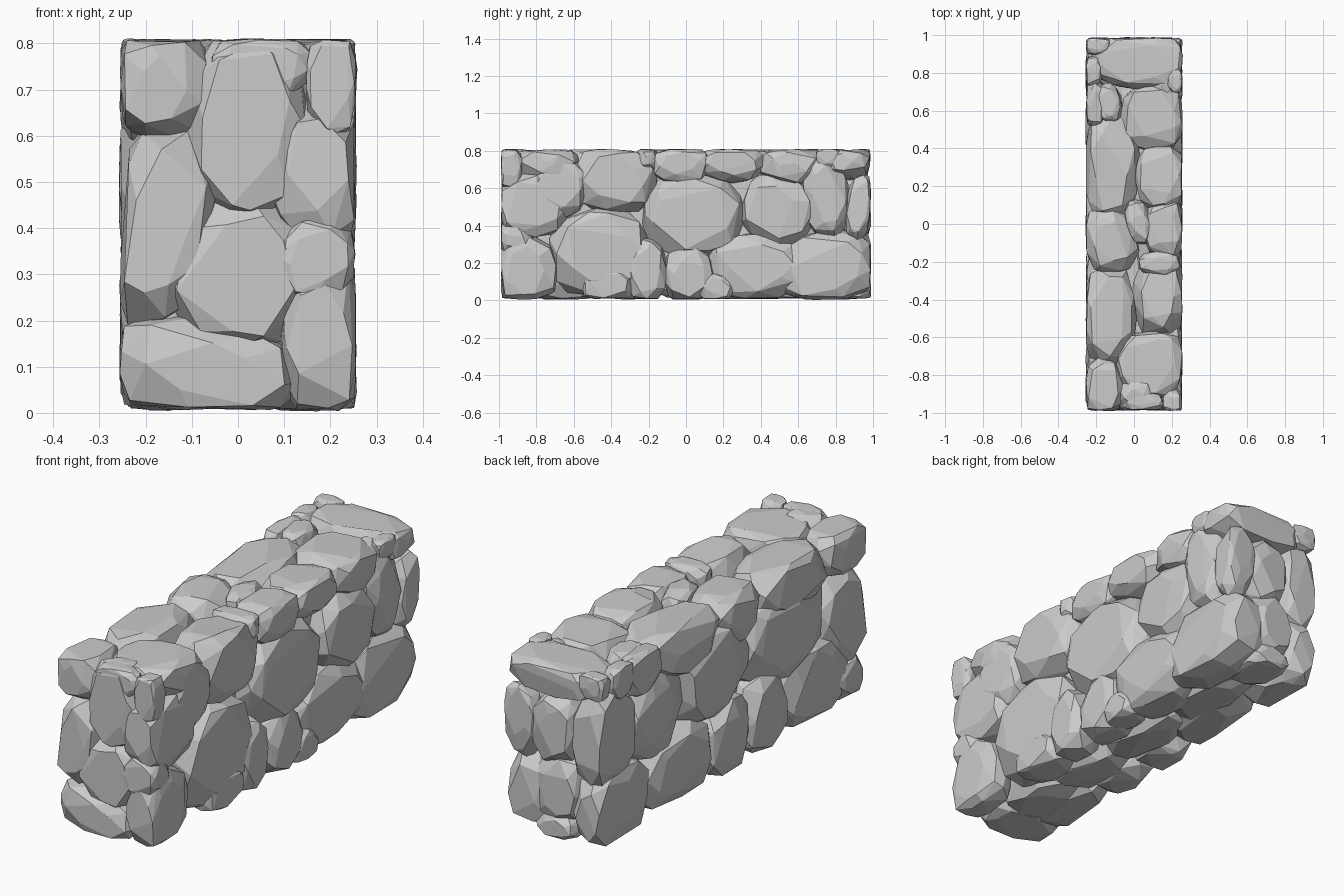
import bpy, bmesh, math, random
from mathutils import Vector, Matrix

if "Cube" in bpy.data.objects:
    bpy.data.objects.remove(bpy.data.objects["Cube"])

random.seed(7)
HX, HY, TOP = 0.262, 0.993, 0.816   # wall half width, half length, height


def soft(v, lim, s=0.03):
    """Press v gently against a limit so outer faces stay slightly domed."""
    e = abs(v) - (lim - s)
    if e <= 0:
        return v
    return math.copysign(lim - s * math.exp(-e / s), v)


def stone(name, x, y, z, tilt=0, axis='X', n=48, grow=1.1, p=2.5):
    """Faceted boulder filling the given x, y, z ranges, flattened where it meets the wall faces."""
    rng = [x, y, z]
    c = Vector([(a + b) / 2 for a, b in rng])
    h = Vector([(b - a) / 2 * grow for a, b in rng])
    rot = Matrix.Rotation(math.radians(tilt), 3, axis)
    spin = random.uniform(0, 6.28)
    bm = bmesh.new()
    for i in range(n):
        w = 1 - 2 * (i + 0.5) / n
        r = math.sqrt(1 - w * w)
        a = i * 2.39996 + spin
        d = Vector((r * math.cos(a), r * math.sin(a), w))
        d += Vector([random.uniform(-.15, .15) for _ in range(3)])
        d.normalize()
        d *= sum(abs(q) ** p for q in d) ** (-1 / p) * random.uniform(0.96, 1.03)
        v = c + rot @ Vector((d.x * h.x, d.y * h.y, d.z * h.z))
        mid = TOP / 2
        bm.verts.new((soft(v.x, HX), soft(v.y, HY), mid + soft(v.z - mid, mid)))
    res = bmesh.ops.convex_hull(bm, input=bm.verts)
    junk = set(res['geom_interior']) | set(res['geom_unused'])
    bmesh.ops.delete(bm, geom=[g for g in junk if isinstance(g, bmesh.types.BMVert)], context='VERTS')
    # merge near-flat triangles into broad facets
    bmesh.ops.dissolve_limit(bm, angle_limit=math.radians(9), verts=bm.verts, edges=bm.edges)
    bmesh.ops.recalc_face_normals(bm, faces=bm.faces)
    me = bpy.data.meshes.new(name)
    bm.to_mesh(me)
    bm.free()
    bpy.context.collection.objects.link(bpy.data.objects.new(name, me))


# Right face stones: inner x, y0, y1, z0, z1, tilt
right = [
    (.09, -1.01, -.70, -.01, .33, 0), (.00, -.71, -.22, .05, .48, 14), (.06, -.55, -.29, -.01, .17, 0),
    (.06, -.31, -.11, -.01, .32, 0), (.04, -.11, .14, -.01, .29, 0), (.10, .07, .25, -.01, .14, 0),
    (.00, .13, .62, .01, .35, 0), (.00, .50, 1.0, -.01, .36, 8), (.07, -1.01, -.64, .35, .67, 0),
    (.06, -.83, -.53, .46, .76, -25), (.0, -.59, -.17, .48, .82, -8), (.0, -.22, .29, .25, .67, 0),
    (.03, .31, .68, .31, .66, -22), (.05, .63, .86, .35, .78, 6), (.10, .86, 1.0, .34, .66, -8),
]
for i, (x, a, b, c, d, t) in enumerate(right):
    stone(f"right_stone_{i + 1}", (x, .28), (a, b), (c, d), t)

# Left face stones
left = [
    (-.08, .70, 1.01, .28, .70, 0), (-.08, .60, 1.01, -.01, .33, 0), (.02, .33, .74, .28, .68, 10),
    (.02, .12, .62, -.01, .34, 0), (.02, -.15, .35, .30, .72, -8), (-.05, -.15, .14, -.01, .34, 0),
    (-.05, -.42, -.13, -.01, .35, 0), (.02, -.72, -.14, .28, .70, 0), (.02, -.90, -.40, -.01, .37, 0),
]
for i, (x, a, b, c, d, t) in enumerate(left):
    stone(f"left_stone_{i + 1}", (-.28, x), (a, b), (c, d), t)

# Front end stones: x0, x1, z0, z1, tilt, back y
front = [
    (-.10, .14, .44, .82, 0, -.80), (.15, .27, .61, .82, 0, -.88),
    (.08, .26, .25, .42, -22, -.82), (-.15, .14, .15, .46, 18, -.74),
    (-.27, .11, -.01, .20, 8, -.74), (-.27, -.06, .20, .61, 10, -.70),
]
for i, (a, b, c, d, t, y) in enumerate(front):
    stone(f"front_stone_{i + 1}", (a, b), (-1.02, y), (c, d), t, 'Y')

# Back end stones
back = [
    (-.09, .12, .34, .67, 0), (-.12, .12, .08, .38, 0), (-.10, .10, -.01, .12, 0),
]
for i, (a, b, c, d, t) in enumerate(back):
    stone(f"back_stone_{i + 1}", (a, b), (.74, 1.02), (c, d), t, 'Y')

# Top course stones: x0, x1, y0, y1, z0, tilt
top = [
    (-.21, .27, .73, 1.0, .65, 0), (-.06, .27, .40, .73, .62, 0), (.02, .27, .08, .41, .64, 0),
    (.06, .27, -.17, .12, .63, 0), (.03, .24, -.27, -.15, .68, 0),
    (-.08, .27, -.91, -.58, .64, 0), (-.05, .15, -1.0, -.89, .68, 0),
    (-.27, -.06, -1.01, -.72, .60, 0), (-.27, .00, -.73, -.24, .56, 0),
    (-.27, .00, -.25, .08, .58, 20), (-.27, .02, .05, .57, .58, 0),
    (-.20, -.07, .54, .74, .64, 10), (-.27, -.15, .52, .75, .62, 0),
    (-.27, -.13, .90, 1.0, .70, 0), (-.27, -.17, .73, .88, .66, 0),
    (-.04, .09, -.10, .12, .62, 15), (.18, .27, .70, .82, .72, 0),
]
for i, (a, b, c, d, e, t) in enumerate(top):
    stone(f"top_stone_{i + 1}", (a, b), (c, d), (e, .83), t, 'Z')

# Stones along the underside
under = [(-.15, .12, -.85, -.45), (-.12, .12, -.50, -.10), (-.12, .10, -.15, .35), (-.12, .12, .30, .80)]
for i, (a, b, c, d) in enumerate(under):
    stone(f"underside_stone_{i + 1}", (a, b), (c, d), (-.01, .25))

# Rubble core closing the gaps between stones
stone("rubble_core", (-.17, .17), (-.88, .88), (.08, .72), n=60, grow=1.0, p=5)
